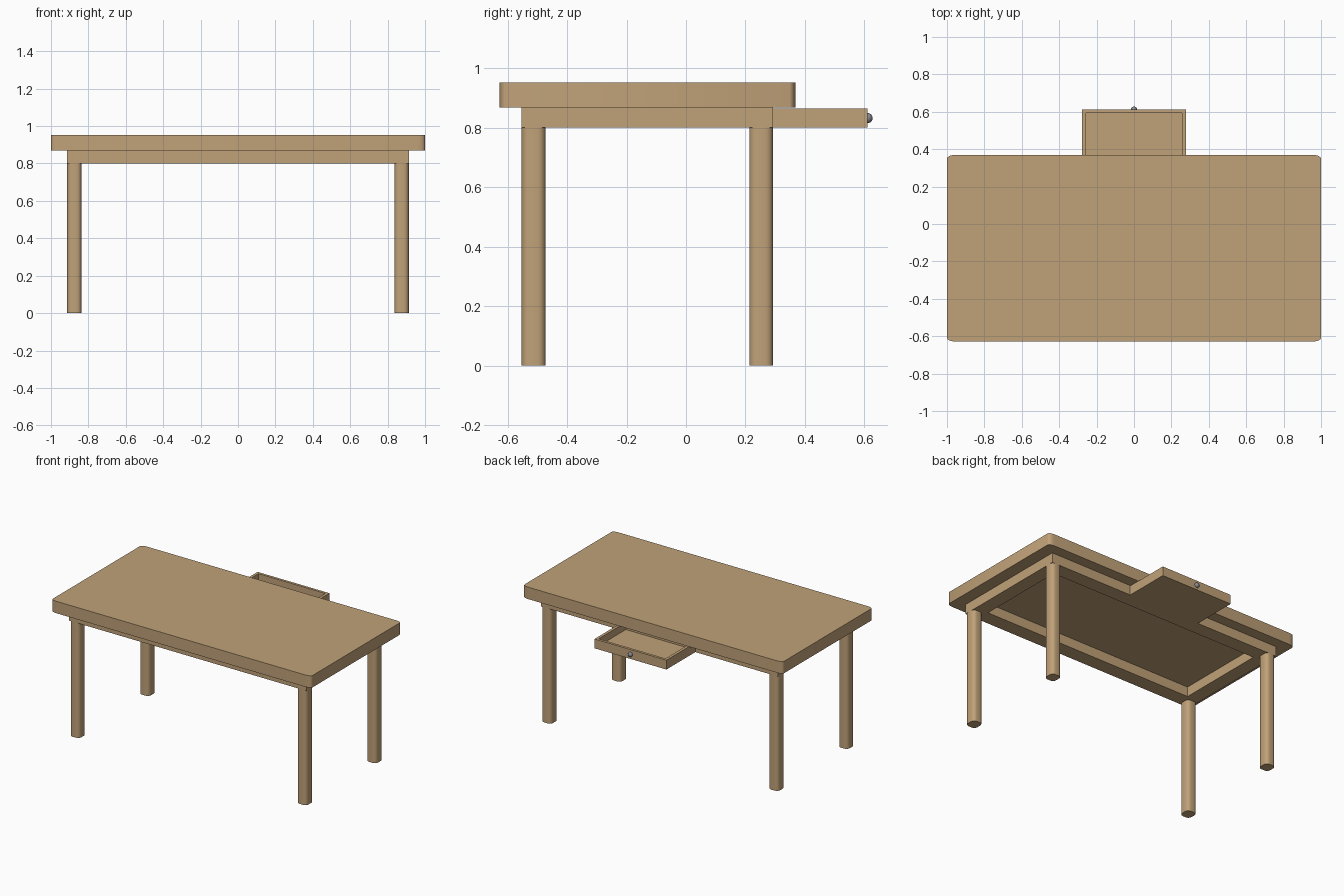
import bpy, bmesh, math

if "Cube" in bpy.data.objects:
    bpy.data.objects.remove(bpy.data.objects["Cube"])

wood = bpy.data.materials.new("wood")
wood.diffuse_color = (0.53, 0.36, 0.19, 1)
wood.use_nodes = True
wood.node_tree.nodes["Principled BSDF"].inputs["Base Color"].default_value = wood.diffuse_color


def finish(name, bm, mat=None, smooth=True):
    bmesh.ops.recalc_face_normals(bm, faces=bm.faces)
    mesh = bpy.data.meshes.new(name)
    bm.to_mesh(mesh)
    bm.free()
    ob = bpy.data.objects.new(name, mesh)
    bpy.context.collection.objects.link(ob)
    if mat:
        mesh.materials.append(mat)
    if smooth:
        bpy.ops.object.select_all(action='DESELECT')
        ob.select_set(True)
        bpy.context.view_layer.objects.active = ob
        bpy.ops.object.shade_smooth_by_angle(angle=math.radians(35))
    return ob


def rounded_slab(name, x0, x1, y0, y1, z0, z1, rx, ry, seg=4):
    """Block with rounded vertical edges."""
    bm = bmesh.new()
    ring = []
    corners = [(x1 - rx, y1 - ry), (x0 + rx, y1 - ry), (x0 + rx, y0 + ry), (x1 - rx, y0 + ry)]
    for q, (cx, cy) in enumerate(corners):
        for i in range(seg + 1):
            a = math.pi / 2 * (q + i / seg)
            ring.append(bm.verts.new((cx + rx * math.cos(a), cy + ry * math.sin(a), z0)))
    face = bm.faces.new(ring)
    ext = bmesh.ops.extrude_face_region(bm, geom=[face])
    for v in ext["geom"]:
        if isinstance(v, bmesh.types.BMVert):
            v.co.z = z1
    # extrusion drops the source face, so close the underside when needed
    if not face.is_valid or len([f for f in bm.faces if len(f.verts) > 4]) < 2:
        bm.faces.new(ring)
    return finish(name, bm, wood)


def rect(bm, x0, x1, y0, y1, z):
    return [bm.verts.new((x, y, z)) for x, y in ((x0, y0), (x1, y0), (x1, y1), (x0, y1))]


def bridge(bm, a, b):
    for i in range(4):
        j = (i + 1) % 4
        bm.faces.new((a[i], a[j], b[j], b[i]))


# Tabletop
rounded_slab("tabletop", -1, 1, -0.628, 0.369, 0.869, 0.952, 0.04, 0.02)

# Legs
for side, cx in (("left", -0.875), ("right", 0.875)):
    for end, cy in (("front", -0.513), ("back", 0.253)):
        rounded_slab(f"{end}_{side}_leg", cx - 0.038, cx + 0.038, cy - 0.04, cy + 0.04,
                     0, 0.801, 0.025, 0.026)

# Apron: hollow rectangular frame under the top
bm = bmesh.new()
outer, inner = (-0.913, 0.913, -0.553, 0.293), (-0.815, 0.815, -0.45, 0.19)
loops = [rect(bm, *outer, 0.801), rect(bm, *outer, 0.869),
         rect(bm, *inner, 0.869), rect(bm, *inner, 0.801)]
for i in range(4):
    bridge(bm, loops[i], loops[(i + 1) % 4])
finish("apron", bm, wood, smooth=False)

# Open drawer: tray with thin walls
bm = bmesh.new()
box, well = (-0.277, 0.277, 0.293, 0.611), (-0.257, 0.257, 0.295, 0.593)
loops = [rect(bm, *box, 0.801), rect(bm, *box, 0.866),
         rect(bm, *well, 0.866), rect(bm, *well, 0.816)]
for i in range(3):
    bridge(bm, loops[i], loops[i + 1])
bm.faces.new(loops[0])
bm.faces.new(loops[3])
finish("drawer", bm, wood, smooth=False)

# Drawer knob
bm = bmesh.new()
bmesh.ops.create_uvsphere(bm, u_segments=24, v_segments=12, radius=0.017)
bmesh.ops.translate(bm, verts=bm.verts, vec=(0, 0.611, 0.833))
knob_metal = bpy.data.materials.new("knob_metal")
knob_metal.diffuse_color = (0.25, 0.26, 0.28, 1)
knob_metal.use_nodes = True
knob_metal.node_tree.nodes["Principled BSDF"].inputs["Base Color"].default_value = knob_metal.diffuse_color
finish("drawer_knob", bm, knob_metal)
